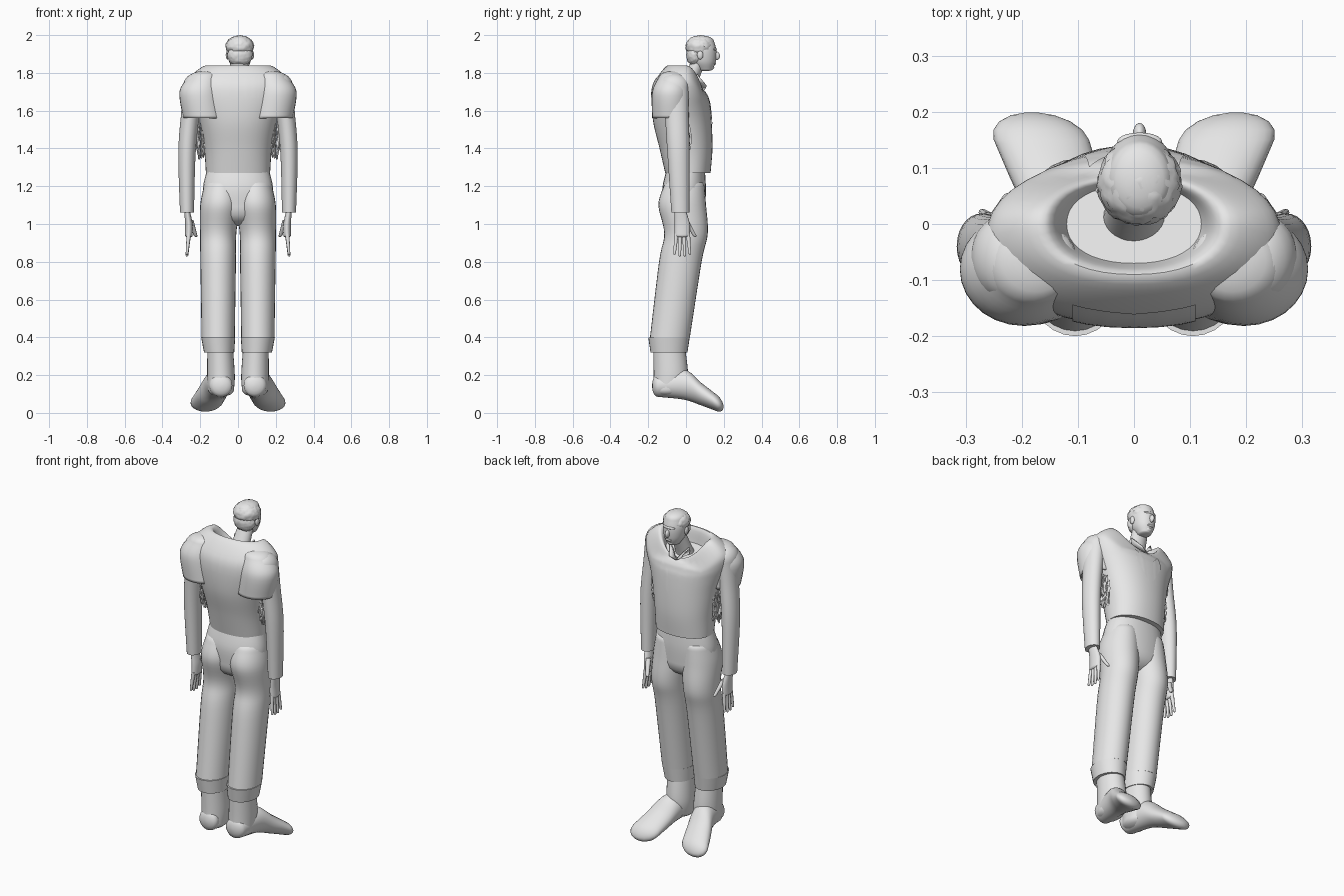
import bpy
import bmesh
import math
import random
from mathutils import Vector

random.seed(4)

default_cube = bpy.data.objects.get("Cube")
if default_cube:
    bpy.data.objects.remove(default_cube, do_unlink=True)

colour = (0.8, 0.8, 0.8, 1)
grey = bpy.data.materials.new("plain grey")
grey.use_nodes = True
grey.diffuse_color = colour
grey.node_tree.nodes["Principled BSDF"].inputs["Base Color"].default_value = colour


def finish(bm, name, mirror=False, thickness=0):
    """Turn a bmesh into a smooth, optionally mirrored object."""
    bmesh.ops.recalc_face_normals(bm, faces=bm.faces)
    mesh = bpy.data.meshes.new(name)
    bm.to_mesh(mesh)
    bm.free()
    mesh.materials.append(grey)
    obj = bpy.data.objects.new(name, mesh)
    bpy.context.collection.objects.link(obj)
    bpy.ops.object.select_all(action="DESELECT")
    obj.select_set(True)
    bpy.context.view_layer.objects.active = obj
    bpy.ops.object.shade_smooth_by_angle(angle=math.radians(50))
    if mirror:
        obj.modifiers.new("mirror", "MIRROR").use_mirror_merge = False
    if thickness:
        obj.modifiers.new("thickness", "SOLIDIFY").thickness = thickness
    return obj


def spline(before, start, end, after, t):
    """Catmull-Rom blend of two neighbouring stations."""
    return [b + t / 2 * (c - a + t * (2 * a - 5 * b + 4 * c - d + t * (3 * (b - c) + d - a)))
            for a, b, c, d in zip(before, start, end, after)]


def dome(station, neighbour, height, steps=4):
    """Stations that round off one end of a loft."""
    direction = (Vector(station[:3]) - Vector(neighbour[:3])).normalized()
    result = []
    for i in range(1, steps + 1):
        angle = i / (steps + 0.3) * math.pi / 2
        centre = Vector(station[:3]) + direction * station[3] * height * math.sin(angle)
        result.append([*centre, *(size * math.cos(angle) for size in station[3:])])
    return result


def add_loft(bm, keys, ratio=1.0, ends=(0, 0), along="z", power=2.0, open_end=False, segments=28):
    """Skin ovals through key stations: centre, half width and, if not by ratio, half depth."""
    keys = [key if len(key) > 4 else (*key, key[3] * ratio) for key in keys]
    padded = [keys[0], *keys, keys[-1]]
    steps = 6
    rings = [spline(*padded[k:k + 4], i / steps) for k in range(len(keys) - 1) for i in range(steps)]
    rings.append(keys[-1])
    if ends[0]:
        rings = dome(keys[0], keys[1], ends[0])[::-1] + rings
    if ends[1]:
        rings += dome(keys[-1], keys[-2], ends[1])
    loops = []
    for x, y, z, wide, deep in rings:
        loop = []
        for i in range(segments):
            c, s = math.cos(math.tau * i / segments), math.sin(math.tau * i / segments)
            u = wide * math.copysign(abs(c) ** (2 / power), c)
            v = deep * math.copysign(abs(s) ** (2 / power), s)
            offset = (u, v, 0) if along == "z" else (u, 0, v)
            loop.append(bm.verts.new(Vector((x, y, z)) + Vector(offset)))
        loops.append(loop)
    for low, high in zip(loops, loops[1:]):
        for i in range(segments):
            bm.faces.new((low[i - 1], low[i], high[i], high[i - 1]))
    bm.faces.new(loops[0])
    if not open_end:
        bm.faces.new(loops[-1])


def loft(name, keys, mirror=True, thickness=0, **options):
    bm = bmesh.new()
    add_loft(bm, keys, **options)
    return finish(bm, name, mirror, thickness)


def blob(name, centre, size, jitter=0.0, mirror=False):
    """Ellipsoid whose surface can be roughened."""
    bm = bmesh.new()
    bmesh.ops.create_icosphere(bm, subdivisions=4 if jitter else 3, radius=1)
    for vert in bm.verts:
        vert.co *= random.uniform(1 - jitter, 1 + jitter)
        vert.co = Vector(p * s for p, s in zip(vert.co, size)) + Vector(centre)
    finish(bm, name, mirror)


def panel(name, outline, side, target):
    """Thin mirrored cloth panel laid onto the front (side 1) or back (side -1) of a part."""
    bm = bmesh.new()
    bm.faces.new([bm.verts.new((x, side, z)) for x, z in outline])
    bmesh.ops.triangulate(bm, faces=bm.faces)
    bmesh.ops.subdivide_edges(bm, edges=bm.edges, cuts=8, use_grid_fill=True)
    wrap = finish(bm, name, mirror=True).modifiers.new("lay on", "SHRINKWRAP")
    wrap.target = target
    wrap.wrap_method = "PROJECT"
    wrap.use_project_y = True
    wrap.use_negative_direction = side > 0
    wrap.use_positive_direction = side < 0
    wrap.offset = 0.004


# Jacket body, rolled inward at the neck, with the neckline falling to the chest
body = bmesh.new()
add_loft(body, [
    (0, .01, 1.27, .17, .12), (0, 0, 1.4, .18, .14), (0, -.02, 1.55, .21, .155),
    (0, -.03, 1.7, .26, .15), (0, -.02, 1.78, .25, .13), (0, 0, 1.84, .16, .09),
    (0, 0, 1.75, .12, .07)], power=2.2, segments=40)
neckline_start = 1.64
for vert in body.verts:
    if vert.co.z > neckline_start and vert.co.y > 0:
        frontness = min(1, vert.co.y / .09) ** 2
        vert.co.z -= .65 * frontness * (vert.co.z - neckline_start)
jacket = finish(body, "jacket_body")

# Loose shoulder capes, lapels and the back yoke
loft("shoulder_capes", [(.18, -.07, 1.78, .08), (.2, -.08, 1.7, .11), (.18, -.08, 1.56, .11)],
     ratio=.9, ends=(.4, 0), thickness=.008, open_end=True)
panel("lapels", [(.01, 1.5), (.09, 1.63), (.08, 1.7), (.03, 1.65)], 1, jacket)
panel("back_yoke", [(0, 1.77), (.11, 1.78), (.11, 1.67), (0, 1.67)], -1, jacket)

# Sleeved arms with torn lining below the shoulder
loft("arms", [
    (.23, -.06, 1.74, .06), (.25, -.05, 1.6, .05), (.27, -.04, 1.38, .046),
    (.27, -.03, 1.06, .037)], ratio=1.28, ends=(1, 0))
blob("torn_lining", (.195, -.02, 1.46), (.03, .04, .1), jitter=.3, mirror=True)

# Hands: palm, four fanned fingers and a thumb
hand = bmesh.new()
add_loft(hand, [(.27, -.03, 1.07, .015), (.26, -.02, 1, .02), (.26, -.02, .94, .02)],
         ratio=2, ends=(0, .6))
for spread in (-1.5, -.5, .5, 1.5):
    tip = .83 + .01 * abs(spread)
    add_loft(hand, [(.26, -.02 + .02 * spread, .95, .012), (.27, -.02 + .027 * spread, tip, .007)],
             ends=(0, 1), segments=10)
add_loft(hand, [(.25, 0, 1.02, .015), (.225, .045, .94, .01)], ends=(0, 1), segments=10)
finish(hand, "hands", mirror=True)

# Trousers: seat, legs and loose cuffs
loft("trouser_seat", [(0, 0, 1.3, .16), (0, -.01, 1.19, .186), (0, -.01, 1.08, .18)],
     mirror=False, ratio=.62, ends=(0, .5), power=2.2)
loft("trouser_legs", [
    (.09, -.01, 1.2, .09), (.095, -.02, 1.1, .105), (.105, 0, .95, .096),
    (.105, -.03, .8, .094), (.105, -.085, .4, .088)], ratio=1.2, ends=(.5, 0))
loft("trouser_cuffs", [(.105, -.09, .4, .09), (.1, -.09, .32, .08)], ratio=1.22)

# Boots: shafts, then feet turned out with lowered toes
loft("boot_shafts", [(.095, -.09, .36, .067), (.09, -.08, .2, .073), (.09, -.09, .12, .068)],
     ratio=1.25, ends=(0, .5))
loft("boot_feet", [
    (.09, -.15, .145, .06, .06), (.11, -.01, .15, .07, .08), (.14, .08, .1, .08, .06),
    (.165, .15, .06, .085, .046)], along="y", ends=(.5, .7))

# Neck and the open shirt collar
loft("neck", [(0, -.01, 1.66, .07), (0, .01, 1.73, .055), (.01, .07, 1.87, .045)],
     mirror=False, ratio=.85)
collar = bmesh.new()
collar.faces.new([collar.verts.new(corner) for corner in (
    (0, .1, 1.71), (.035, .11, 1.73), (.07, .06, 1.79), (.055, .045, 1.74))])
finish(collar, "shirt_collar", mirror=True, thickness=.006)

# Head with facial features and tousled hair
middle = .01
loft("head", [
    (middle, .1, 1.82, .036), (middle, .09, 1.86, .057), (middle, .083, 1.92, .066),
    (middle, .08, 1.97, .057)], mirror=False, ratio=1.18, ends=(.3, .5))
blob("nose", (middle, .16, 1.89), (.012, .02, .023))
blob("brow", (middle, .147, 1.925), (.04, .016, .01))
blob("lips", (middle, .148, 1.85), (.02, .012, .008))
blob("chin", (middle, .13, 1.83), (.022, .02, .015))
for side, offset in (("left", .065), ("right", -.065)):
    blob(side + "_ear", (middle + offset, .075, 1.895), (.01, .016, .024))
blob("hair_crown", (middle, .073, 1.94), (.075, .075, .058), jitter=.04)
blob("hair_nape", (middle, .047, 1.895), (.066, .045, .06), jitter=.04)
